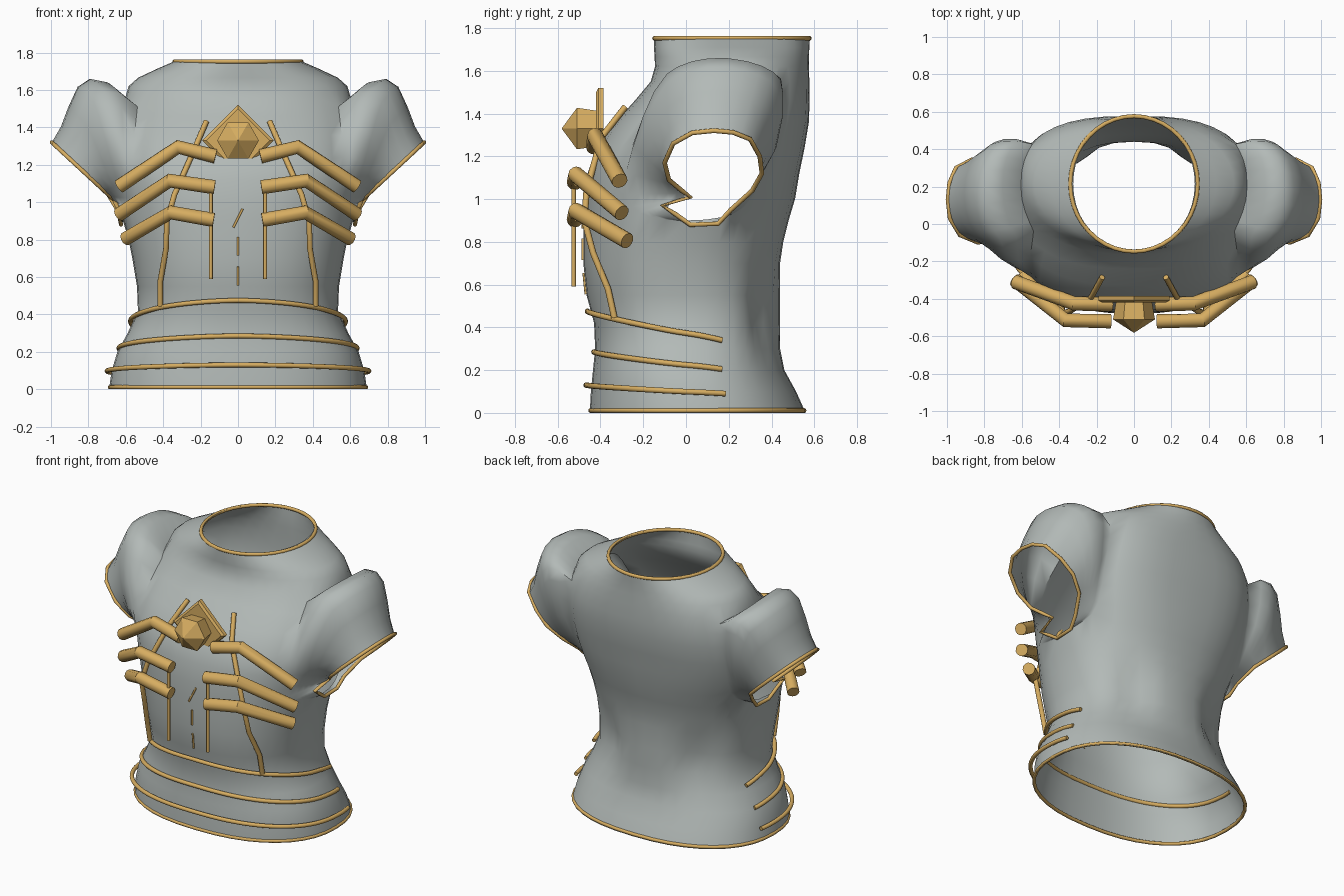
import bpy, bmesh, math
from mathutils import Vector

if "Cube" in bpy.data.objects:
    bpy.data.objects.remove(bpy.data.objects["Cube"])

def material(name, rgb):
    m = bpy.data.materials.new(name)
    m.diffuse_color = (*rgb, 1)
    m.use_nodes = True
    m.node_tree.nodes["Principled BSDF"].inputs["Base Color"].default_value = m.diffuse_color
    return m

STEEL = material("grey_steel", (0.45, 0.49, 0.475))
GOLD = material("gold", (0.68, 0.42, 0.12))

def finish(ob, mat, angle=40):
    ob.data.materials.append(mat)
    bpy.ops.object.select_all(action='DESELECT')
    ob.select_set(True)
    bpy.context.view_layer.objects.active = ob
    if ob.type == 'CURVE':
        bpy.ops.object.convert(target='MESH')
    if angle:
        bpy.ops.object.shade_smooth_by_angle(angle=math.radians(angle))

def mesh_object(name, bm, mat, angle):
    me = bpy.data.meshes.new(name)
    bm.to_mesh(me)
    bm.free()
    ob = bpy.data.objects.new(name, me)
    bpy.context.collection.objects.link(ob)
    finish(ob, mat, angle)

def tube(name, pts, r, closed=False, res=4):
    cu = bpy.data.curves.new(name, 'CURVE')
    cu.dimensions = '3D'
    cu.bevel_depth, cu.bevel_resolution, cu.use_fill_caps = r, res, True
    sp = cu.splines.new('POLY')
    sp.points.add(len(pts) - 1)
    for p, co in zip(sp.points, pts):
        p.co = (*co, 1)
    sp.use_cyclic_u = closed
    ob = bpy.data.objects.new(name, cu)
    bpy.context.collection.objects.link(ob)
    finish(ob, GOLD)

# Torso cross-sections: height, half width, front y, back y
RINGS = [(0, .69, -.45, .56), (.1, .675, -.445, .515), (.2, .645, -.435, .46),
         (.3, .59, -.425, .44), (.42, .535, -.43, .44), (.55, .54, -.465, .44),
         (.7, .565, -.48, .44), (.8, .585, -.48, .455), (.9, .615, -.48, .48),
         (1.0, .63, -.475, .51), (1.12, .65, -.46, .53), (1.24, .66, -.42, .555),
         (1.36, .65, -.33, .575), (1.46, .625, -.24, .578), (1.55, .605, -.165, .577),
         (1.62, .585, -.145, .575), (1.665, .535, -.147, .575), (1.71, .44, -.15, .577),
         (1.76, .325, -.15, .58)]
N = 40

def ramp(table, z):
    for (za, va), (zb, vb) in zip(table, table[1:]):
        if z <= zb:
            return va + (vb - va) * max(0, z - za) / (zb - za)
    return table[-1][1]

# Squareness of the section by height, front and back
FRONT_E = [(0, .87), (.95, .87), (1.2, .78), (1.48, .78), (1.66, 1.04), (1.76, 1.0)]
BACK_E = [(0, .87), (.9, .87), (1.15, .74), (1.5, .74), (1.68, 1.03), (1.76, 1.0)]

def torso_point(z, a, grow=0.0):
    hw, f, b = (ramp([(r[0], r[i]) for r in RINGS], z) for i in (1, 2, 3))
    c, s = math.cos(a), math.sin(a)
    e = ramp(BACK_E if s > 0 else FRONT_E, z)
    # hollows on both sides of the lower spine
    dent = 0
    if s > 0:
        off = math.degrees(math.acos(abs(c))) - 56
        dent = .06 * math.exp(-((z - .48) / .17) ** 2 - (off / 14) ** 2)
    return Vector(((hw + grow - dent) * math.copysign(abs(c) ** e, c),
                   (f + b) / 2 + ((b - f) / 2 + grow - dent) * math.copysign(abs(s) ** e, s), z))

# Sleeve opening outline (y, z), from the top towards the back
OPENING = [(.13, 1.32), (.22, 1.312), (.3, 1.28), (.345, 1.2), (.355, 1.12), (.31, 1.04),
           (.21, .95), (.15, .885), (.02, .88), (-.05, .93), (-.11, .97), (.02, 1.01),
           (-.02, 1.04), (-.08, 1.09), (-.1, 1.17), (-.06, 1.26), (.03, 1.31)]

def opening_point(y, z, side):
    x = .65 + (z - 1) * 1.08 if z > 1 else .625 + (z - .88) * .21
    return Vector((side * x, y, z))

def resample(pts, n):
    loop = pts + [pts[0]]
    seg = [(b - a).length for a, b in zip(loop, loop[1:])]
    out = []
    for k in range(n):
        d, i = sum(seg) * k / n, 0
        while d > seg[i]:
            d -= seg[i]
            i += 1
        out.append(loop[i].lerp(loop[i + 1], d / seg[i]))
    return out

# Cuirass: lofted torso with sleeves grown from the arm holes
R0, R1, HALF = 8, 14, 4
MID_Z, HALF_Z = 1.225, .325
bm = bmesh.new()
grid = [[bm.verts.new(torso_point(r[0], 2 * math.pi * k / N)) for k in range(N)] for r in RINGS]

def in_hole(j, k):
    near = min((k - c + HALF) % N for c in (0, N // 2))
    return R0 <= j < R1 and near < 2 * HALF

for j in range(len(RINGS) - 1):
    for k in range(N):
        if not in_hole(j, k):
            n = (k + 1) % N
            bm.faces.new((grid[j][k], grid[j][n], grid[j + 1][n], grid[j + 1][k]))

# Bulge of the shoulder cap: share along the sleeve, outward, upward
BULGE = [(.2, .02, .14), (.38, .04, .20), (.52, .05, .19), (.7, .03, .12), (.85, .01, .05)]
for side, label in ((1, "right"), (-1, "left")):
    # arm hole loop, top middle towards the back, down and round the front
    path = [(R1, k) for k in range(0, HALF)]
    path += [(j, HALF) for j in range(R1, R0, -1)]
    path += [(R0, k) for k in range(HALF, -HALF, -1)]
    path += [(j, -HALF) for j in range(R0, R1)]
    path += [(R1, k) for k in range(-HALF, 0)]
    base = []
    for j, k in path:
        vert = grid[j][k % N if side > 0 else (N // 2 - k) % N]
        # round the corners of the arm hole
        u, v = k / HALF, (RINGS[j][0] - MID_Z) / HALF_Z
        s = 1 - (.2 if v < 0 else .12) * min(abs(u), abs(v)) ** 2
        a = 2 * math.pi * k * s / N
        vert.co = torso_point(MID_Z + HALF_Z * v * s, a if side > 0 else math.pi - a)
        base.append(vert)
    ends = resample([opening_point(y, z, side) for y, z in OPENING], len(base))
    prev = base
    for t, out, up in BULGE + [(1, 0, 0)]:
        ring = []
        for v, e in zip(base, ends):
            dy, dz = v.co.y - .13, v.co.z - 1.17
            h = math.hypot(dy, dz)
            w = max(0, dz / h) ** .9
            wide = .45 * up * (dy / h) * w ** .5
            ring.append(bm.verts.new(v.co.lerp(e, t) + Vector((side * out * w, wide, up * w))))
        for i in range(len(ring)):
            n = (i + 1) % len(ring)
            bm.faces.new((prev[i], prev[n], ring[n], ring[i]))
        prev = ring
    tube(label + "_sleeve_trim", [opening_point(y, z, side) for y, z in OPENING], .011, True)
bmesh.ops.recalc_face_normals(bm, faces=bm.faces)
mesh_object("cuirass", bm, STEEL, 60)

# Neck and hem trims
for name, z in (("neck_trim", 1.752), ("hem_trim", .011)):
    tube(name, [torso_point(z, 2 * math.pi * k / N, -.003) for k in range(N)], .011, True)

# Waist bands: front height, side height, gap from the torso, sweep
for i, (zf, zs, gap, sweep) in enumerate(((.475, .34, .016, 108), (.285, .205, .004, 107),
                                          (.13, .09, .025, 104))):
    pts = []
    for k in range(-24, 25):
        u = k / 24
        z = zf + (zs - zf) * abs(u) ** 1.5
        pts.append(torso_point(z, -math.pi / 2 + u * math.radians(sweep), gap))
    tube("waist_band_%d" % (i + 1), pts, .013)

# Chest ribs and rods, mirrored
RIBS = [[(.12, -.43, 1.245), (.32, -.425, 1.295), (.635, -.31, 1.085)],
        [(.125, -.52, 1.08), (.365, -.515, 1.115), (.635, -.30, .935)],
        [(.13, -.52, .905), (.36, -.515, .945), (.6, -.275, .805)]]
LONG_ROD = [(.17, -.285, 1.43), (.23, -.395, 1.29), (.34, -.465, 1.04), (.38, -.475, .9),
            (.385, -.435, .75), (.415, -.365, .58), (.415, -.335, .445)]
for side, label in ((1, "right"), (-1, "left")):
    def flip(pts):
        return [(side * x, y, z) for x, y, z in pts]
    for i, rib in enumerate(RIBS):
        tube("%s_rib_%d" % (label, i + 1), flip(rib), .038)
    tube(label + "_long_rod", flip(LONG_ROD), .015)
    tube(label + "_straight_rod", flip([(.145, -.525, 1.09), (.145, -.525, .59)]), .01)

# Plain strokes inlaid down the breast line
for i, (z, lean) in enumerate(((.915, .025), (.765, 0), (.605, 0))):
    tube("inlay_stroke_%d" % (i + 1),
         [(d * lean, torso_point(z + d * .05, -math.pi / 2).y - .003, z + d * .05)
          for d in (-1, 1)], .006)

# Diamond plate and faceted gem, lofted along y: (y, radius)
def faceted(name, sides, z, profile):
    bm = bmesh.new()
    rings = []
    for y, r in profile:
        rings.append([bm.verts.new((r * math.cos(2 * math.pi * k / sides), y,
                                    z + r * math.sin(2 * math.pi * k / sides)))
                      for k in range(sides)])
    for a, b in zip(rings, rings[1:]):
        for k in range(sides):
            n = (k + 1) % sides
            bm.faces.new((a[k], a[n], b[n], b[k]))
    bm.faces.new(rings[0])
    bm.faces.new(rings[-1])
    bmesh.ops.recalc_face_normals(bm, faces=bm.faces)
    mesh_object(name, bm, GOLD, 0)

faceted("diamond_plate", 4, 1.33, [(-.42, .17), (-.41, .19), (-.385, .19)])
faceted("gem", 6, 1.33, [(-.58, .003), (-.51, .112), (-.41, .095), (-.385, .02)])
